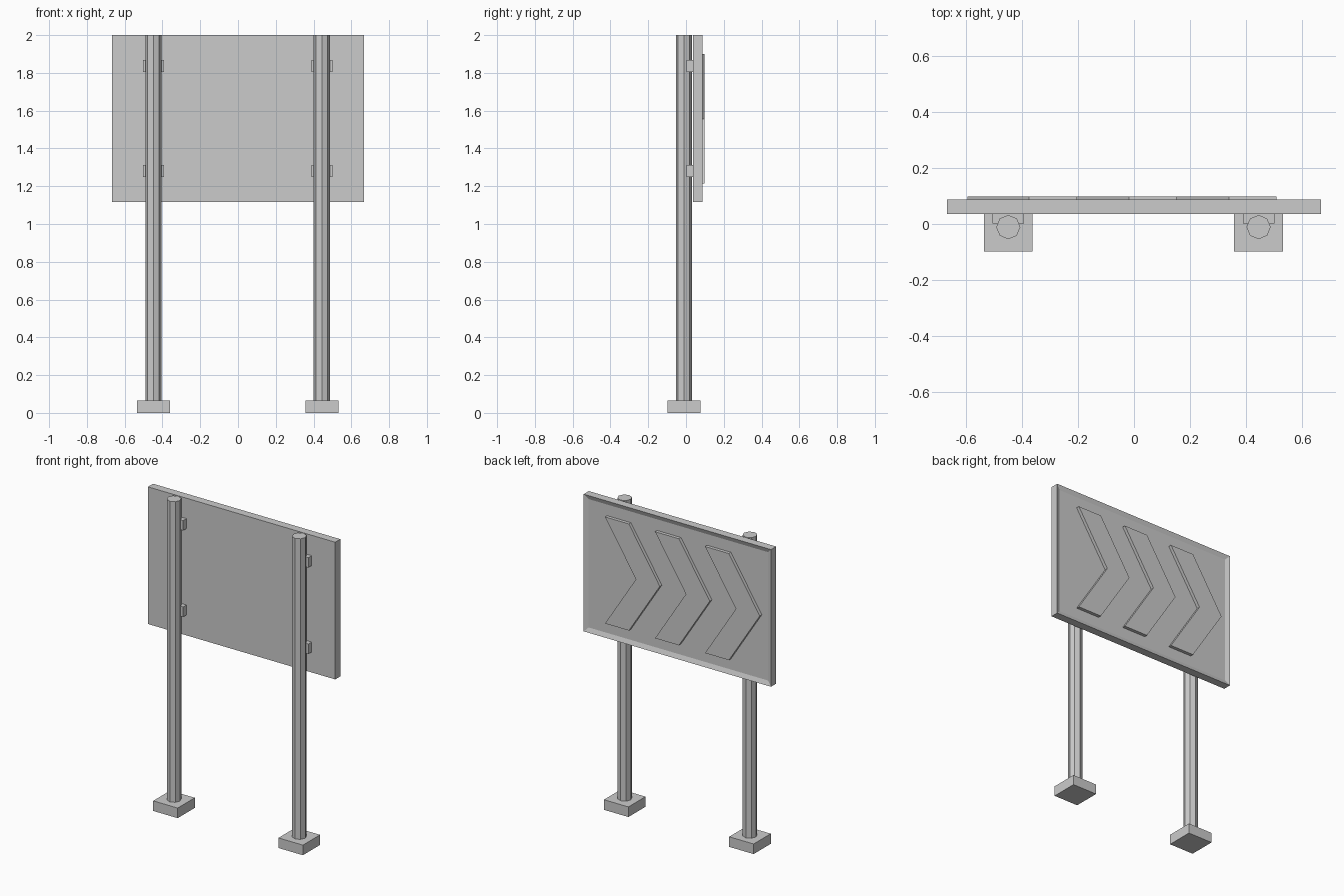
import bpy, bmesh

if "Cube" in bpy.data.objects:
    bpy.data.objects.remove(bpy.data.objects["Cube"])


def new_object(name, bm):
    bmesh.ops.recalc_face_normals(bm, faces=bm.faces)
    mesh = bpy.data.meshes.new(name)
    bm.to_mesh(mesh)
    bm.free()
    obj = bpy.data.objects.new(name, mesh)
    bpy.context.collection.objects.link(obj)
    return obj


def box_bmesh(lo, hi):
    bm = bmesh.new()
    bmesh.ops.create_cube(bm, size=1)
    for v in bm.verts:
        v.co = [(a + b) / 2 + c * (b - a) for a, b, c in zip(lo, hi, v.co)]
    return bm


def box(name, lo, hi):
    return new_object(name, box_bmesh(lo, hi))


# Sign panel with a raised rim around the recessed rear face
bm = box_bmesh((-0.667, 0.036, 1.117), (0.667, 0.088, 2.0))
bm.normal_update()
face = max(bm.faces, key=lambda f: f.normal.y)
bmesh.ops.inset_individual(bm, faces=[face], thickness=0.04)
bmesh.ops.translate(bm, verts=face.verts, vec=(0, -0.011, 0))
new_object("sign_panel", bm)

# Three raised chevrons pointing towards -x
for i in range(3):
    x = 0.508 - 0.356 * i
    top, mid, low = 1.90, 1.557, 1.214
    outline = [(x, top), (x - 0.17, top), (x - 0.39, mid),
               (x - 0.17, low), (x, low), (x - 0.22, mid)]
    bm = bmesh.new()
    rear = [bm.verts.new((px, 0.098, pz)) for px, pz in outline]
    base = [bm.verts.new((px, 0.076, pz)) for px, pz in outline]
    # each end is two quads meeting at the chevron's centre line
    for ring in (rear, base):
        bm.faces.new([ring[k] for k in (0, 1, 2, 5)])
        bm.faces.new([ring[k] for k in (5, 2, 3, 4)])
    for k in range(6):
        n = (k + 1) % 6
        bm.faces.new((rear[k], rear[n], base[n], base[k]))
    new_object(f"chevron_{i + 1}", bm)

# Octagonal posts, footings and mounting brackets
for side, x in (("left", -0.448), ("right", 0.444)):
    bpy.ops.mesh.primitive_cylinder_add(vertices=8, radius=0.043, depth=1.94,
                                        location=(x, -0.011, 1.03))
    bpy.context.object.name = f"{side}_post"
    box(f"{side}_footing", (x - 0.087, -0.098, 0), (x + 0.087, 0.076, 0.065))
    for level, z in (("lower", 1.281), ("upper", 1.837)):
        box(f"{side}_{level}_bracket", (x - 0.056, 0.002, z - 0.032),
            (x + 0.056, 0.037, z + 0.032))
